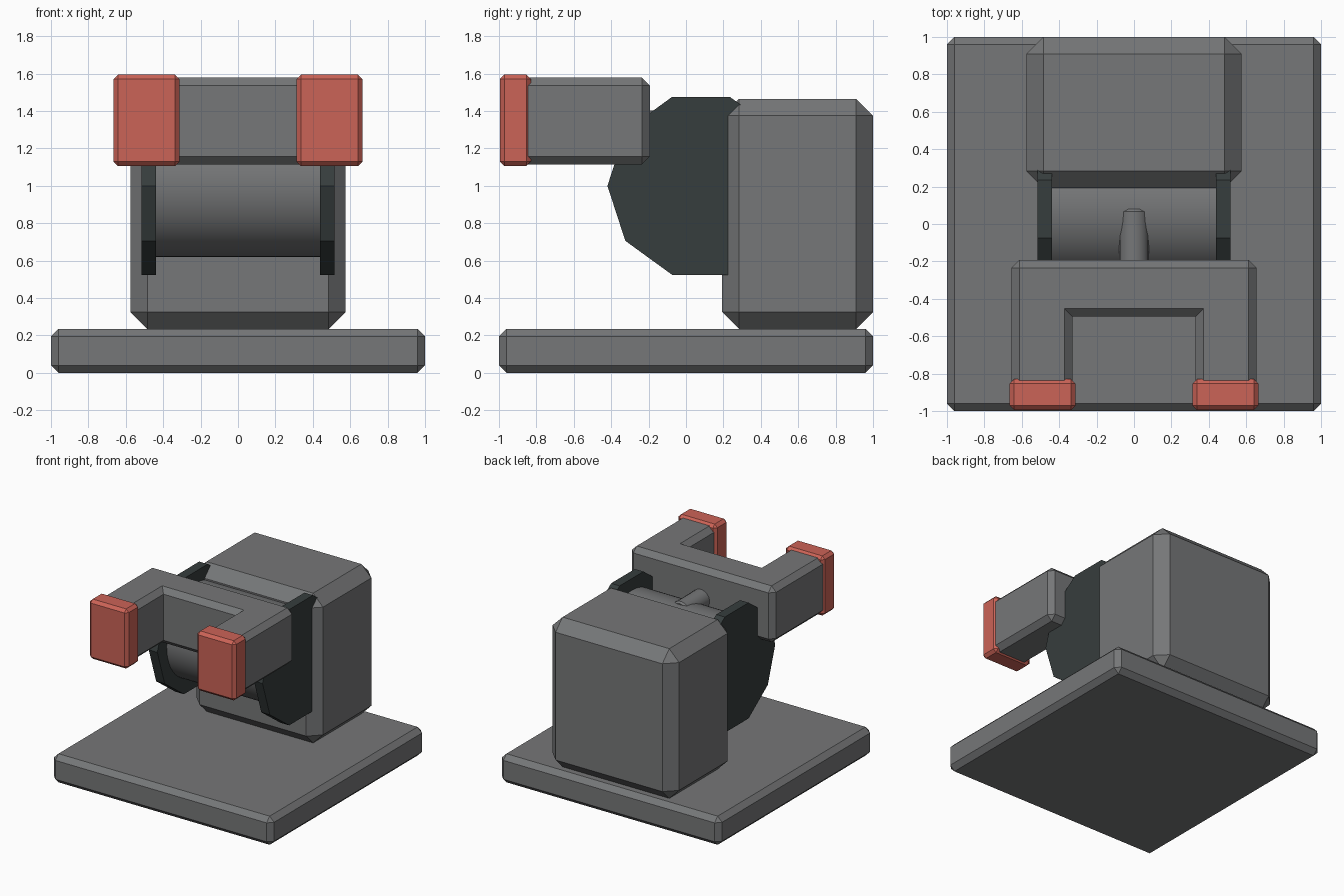
import bpy, bmesh, math
from mathutils import Matrix

if "Cube" in bpy.data.objects:
    bpy.data.objects.remove(bpy.data.objects["Cube"])


def material(name, rgb):
    m = bpy.data.materials.new(name)
    m.diffuse_color = (*rgb, 1)
    m.use_nodes = True
    m.node_tree.nodes["Principled BSDF"].inputs["Base Color"].default_value = m.diffuse_color
    return m


GREY = material("mid grey", (0.18, 0.184, 0.188))
DARK = material("dark slate", (0.037, 0.047, 0.047))
RED = material("soft red", (0.60, 0.125, 0.095))


def finish(name, bm, mat, bevel, smooth=False):
    """Chamfer the sharp convex edges, then make the object."""
    bmesh.ops.recalc_face_normals(bm, faces=bm.faces)
    edges = [e for e in bm.edges if e.is_convex and e.calc_face_angle(0) > math.radians(31)]
    bmesh.ops.bevel(bm, geom=edges, offset=bevel, offset_type='OFFSET',
                    segments=1, profile=0.5, affect='EDGES')
    bmesh.ops.recalc_face_normals(bm, faces=bm.faces)
    me = bpy.data.meshes.new(name)
    bm.to_mesh(me)
    bm.free()
    me.materials.append(mat)
    ob = bpy.data.objects.new(name, me)
    bpy.context.collection.objects.link(ob)
    if smooth:
        bpy.ops.object.select_all(action='DESELECT')
        ob.select_set(True)
        bpy.context.view_layer.objects.active = ob
        bpy.ops.object.shade_smooth_by_angle(angle=math.radians(30))
    return ob


def prism(name, outline, z0, z1, mat, bevel):
    """Extrude an xy outline from z0 to z1."""
    bm = bmesh.new()
    face = bm.faces.new([bm.verts.new((x, y, z0)) for x, y in outline])
    ext = bmesh.ops.extrude_face_region(bm, geom=[face])
    for v in ext["geom"]:
        if isinstance(v, bmesh.types.BMVert):
            v.co.z = z1
    return finish(name, bm, mat, bevel)


def box(name, x0, x1, y0, y1, z0, z1, mat, bevel):
    return prism(name, [(x0, y0), (x1, y0), (x1, y1), (x0, y1)], z0, z1, mat, bevel)


def cylinder(name, centre, radius, length, sides, axis, mat, bevel, smooth):
    bm = bmesh.new()
    rot = Matrix.Rotation(math.pi / 2, 4, 'Y' if axis == 'X' else 'X')
    # start with a vertex pointing along -y / sideways
    spin = Matrix.Rotation(math.pi / 2, 4, 'Z')
    bmesh.ops.create_cone(bm, cap_ends=True, segments=sides, radius1=radius, radius2=radius,
                          depth=length, matrix=Matrix.Translation(centre) @ rot @ spin)
    # put the vertex exactly on the -y side for the low-poly discs
    if axis == 'X' and sides == 10:
        for i, v in enumerate(sorted(bm.verts, key=lambda v: (
                v.co.x > centre[0], math.atan2(v.co.z - centre[2], v.co.y - centre[1])))):
            a = math.tau * (i % sides) / sides
            v.co.y = centre[1] + radius * math.cos(a)
            v.co.z = centre[2] + radius * math.sin(a)
    return finish(name, bm, mat, bevel, smooth)


# base plate and rear housing
box("base_plate", -1, 1, -1, 1, 0, 0.235, GREY, 0.04)
box("rear_housing", -0.575, 0.575, 0.193, 1, 0.235, 1.465, GREY, 0.09)

# drum with a ten-sided cheek disc at each end
cylinder("drum", (0, 0.08, 1), 0.38, 0.9, 64, 'X', GREY, 0.012, True)
for side, label in ((-1, "left"), (1, "right")):
    cylinder(label + "_cheek_disc", (side * 0.478, 0.08, 1), 0.5, 0.078, 10, 'X',
             DARK, 0.015, False)

# small pin lying on top of the drum
cylinder("top_pin", (0, -0.11, 1.322), 0.08, 0.38, 16, 'Y', GREY, 0.014, True)

# U-shaped fork at the front
half = [(0.655, -0.193), (0.655, -0.96), (0.33, -0.96), (0.33, -0.495)]
fork = half + [(-x, y) for x, y in reversed(half)]
prism("front_fork", fork, 1.115, 1.578, GREY, 0.042)

# red caps on the fork tips
for side, label in ((-1, "left"), (1, "right")):
    xs = sorted((side * 0.313, side * 0.665))
    box(label + "_fork_cap", *xs, -0.995, -0.83, 1.105, 1.595, RED, 0.024)
